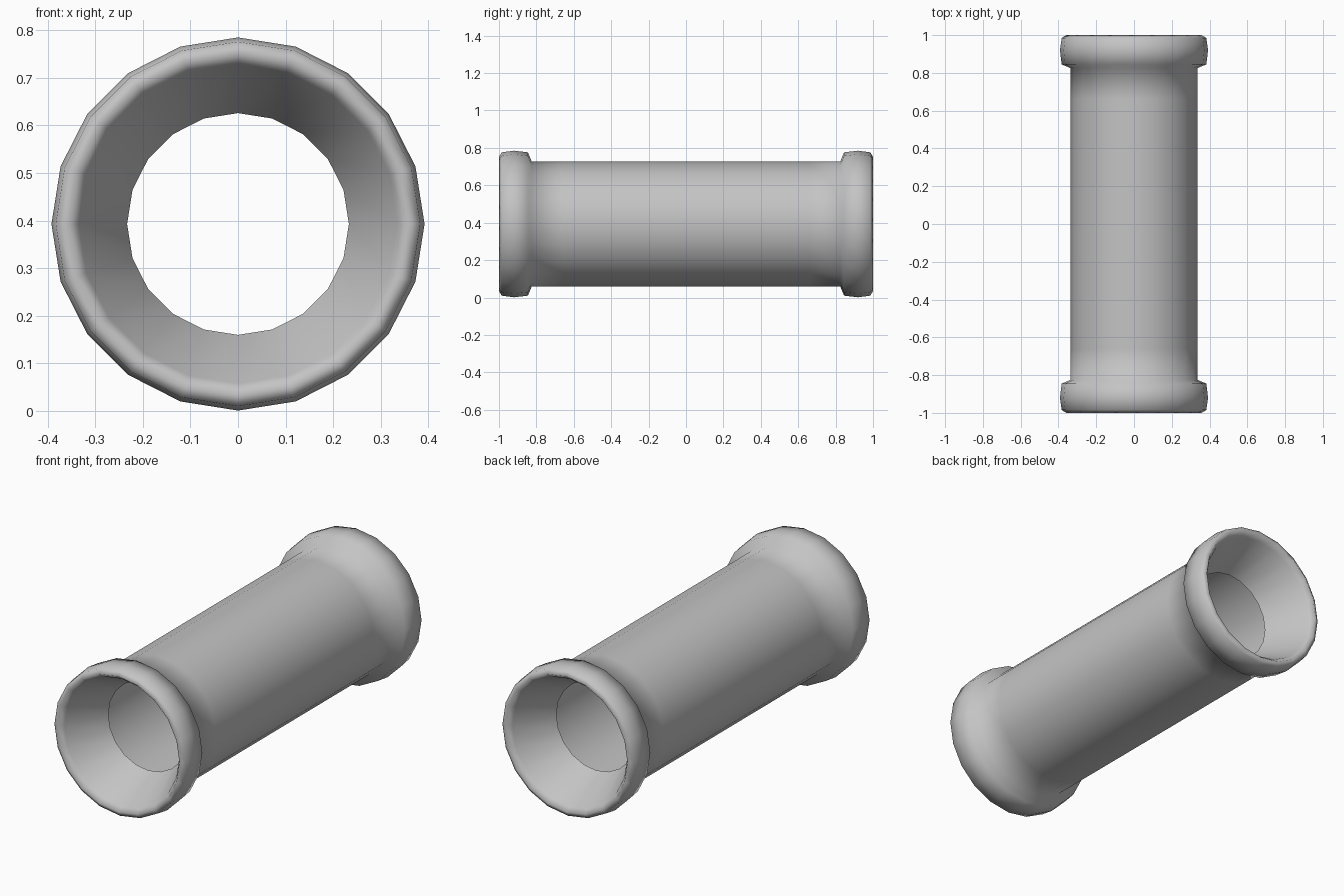
import bpy
import bmesh
from math import cos, sin, tau

cube = bpy.data.objects.get("Cube")
if cube:
    bpy.data.objects.remove(cube, do_unlink=True)

SIDES = 20
AXIS_Z = 0.393

# Plain grey material
grey = bpy.data.materials.new("plain grey")
grey.use_nodes = True
colour = (0.55, 0.55, 0.55, 1)
grey.diffuse_color = colour
grey.node_tree.nodes["Principled BSDF"].inputs["Base Color"].default_value = colour

# Half profile (y, radius): funnel lip, flared mouth, rounded collar, tube wall
half = [(-0.75, 0.233), (-0.97, 0.335), (-1.0, 0.358), (-0.985, 0.383),
        (-0.92, 0.392), (-0.845, 0.383), (-0.825, 0.335), (-0.66, 0.335)]
profile = half + [(-y, r) for y, r in reversed(half)]

# Revolve the profile around the y axis
bm = bmesh.new()
rings = []
for y, r in profile:
    angles = [tau * i / SIDES for i in range(SIDES)]
    rings.append([bm.verts.new((r * sin(a), y, AXIS_Z + r * cos(a))) for a in angles])
for a, b in zip(rings, rings[1:]):
    for i in range(SIDES):
        j = (i + 1) % SIDES
        face = bm.faces.new((a[i], a[j], b[j], b[i]))
        face.smooth = True
bmesh.ops.recalc_face_normals(bm, faces=bm.faces)

# Make sure the tube wall faces outward
wall = max(bm.faces, key=lambda f: f.calc_area())
middle = wall.calc_center_median()
if wall.normal.x * middle.x + wall.normal.z * (middle.z - AXIS_Z) < 0:
    bmesh.ops.reverse_faces(bm, faces=bm.faces)

mesh = bpy.data.meshes.new("flared_tube")
bm.to_mesh(mesh)
bm.free()
mesh.materials.append(grey)
tube = bpy.data.objects.new("flared_tube", mesh)
bpy.context.collection.objects.link(tube)
